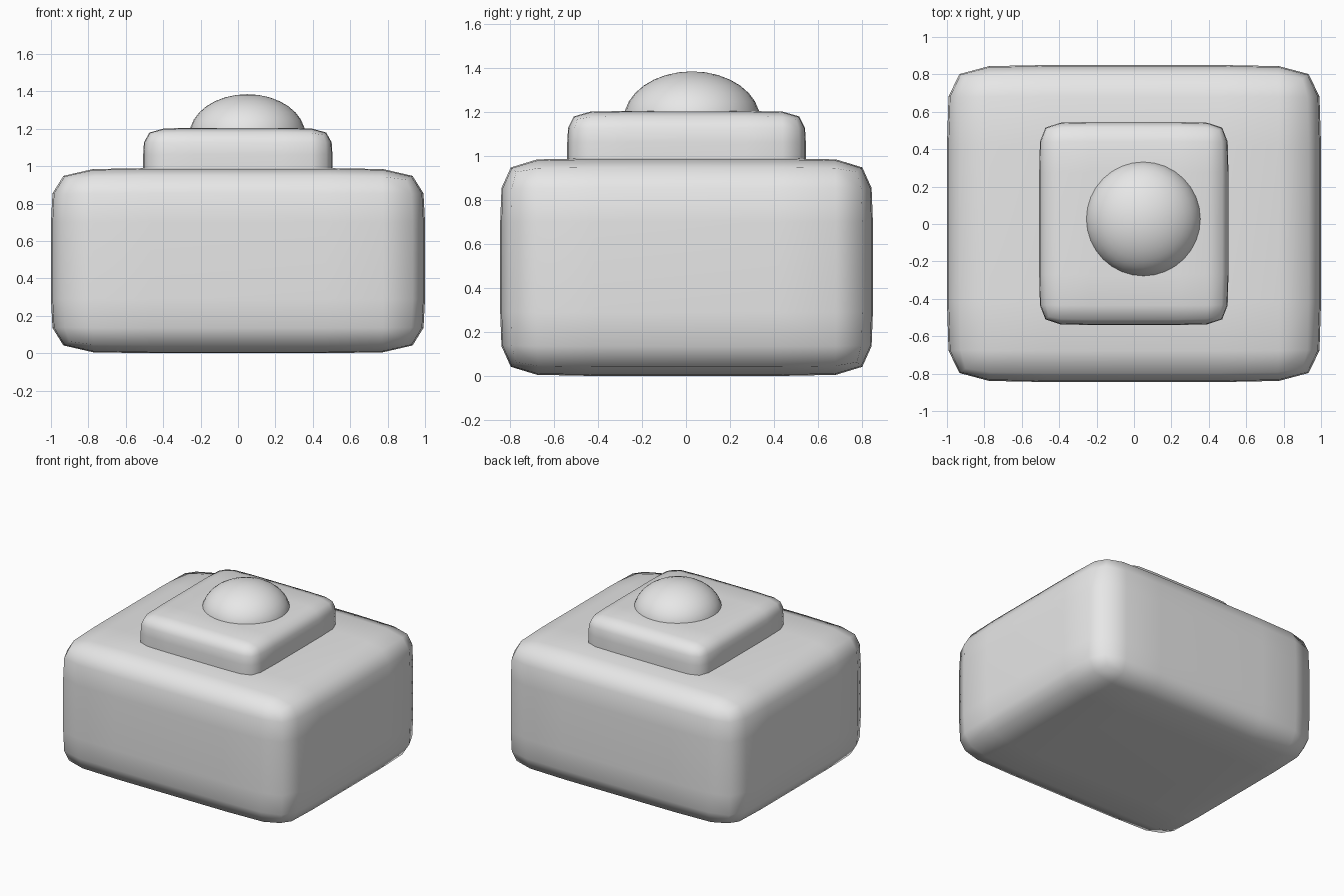
import bpy, bmesh
from mathutils import Vector

default = bpy.data.objects.get("Cube")
if default:
    bpy.data.objects.remove(default, do_unlink=True)

# Single grey material
grey = bpy.data.materials.new("plain_grey")
grey.use_nodes = True
colour = (0.8, 0.8, 0.8, 1)
grey.diffuse_color = colour
grey.node_tree.nodes["Principled BSDF"].inputs["Base Color"].default_value = colour


def finish(name, bm):
    mesh = bpy.data.meshes.new(name)
    bm.to_mesh(mesh)
    bm.free()
    mesh.materials.append(grey)
    mesh.shade_smooth()
    obj = bpy.data.objects.new(name, mesh)
    bpy.context.collection.objects.link(obj)
    return obj


def soft_box(name, low, high, margin):
    """Box with a support loop near each edge, softened by subdivision."""
    bm = bmesh.new()
    bmesh.ops.create_cube(bm, size=1)
    low, high = Vector(low), Vector(high)
    for v in bm.verts:
        v.co = [low[i] if v.co[i] < 0 else high[i] for i in range(3)]
    for axis in range(3):
        normal = Vector((0, 0, 0))
        normal[axis] = 1
        for pos in (low[axis] + margin[axis], high[axis] - margin[axis]):
            bmesh.ops.bisect_plane(bm, geom=bm.verts[:] + bm.edges[:] + bm.faces[:],
                                   plane_co=normal * pos, plane_no=normal)
    obj = finish(name, bm)
    soft = obj.modifiers.new("soften", 'SUBSURF')
    soft.levels = soft.render_levels = 1
    return obj


# Main body and the smaller block on top
soft_box("body", (-1, -0.845, 0), (1, 0.85, 0.99), (0.4, 0.29, 0.25))
soft_box("top_block", (-0.507, -0.54, 0.8), (0.505, 0.545, 1.205), (0.2, 0.18, 0.15))

# Flattened round button
bm = bmesh.new()
bmesh.ops.create_uvsphere(bm, u_segments=32, v_segments=16, radius=1)
dome = finish("dome", bm)
dome.location = (0.05, 0.027, 1.165)
dome.scale = (0.31, 0.31, 0.22)
